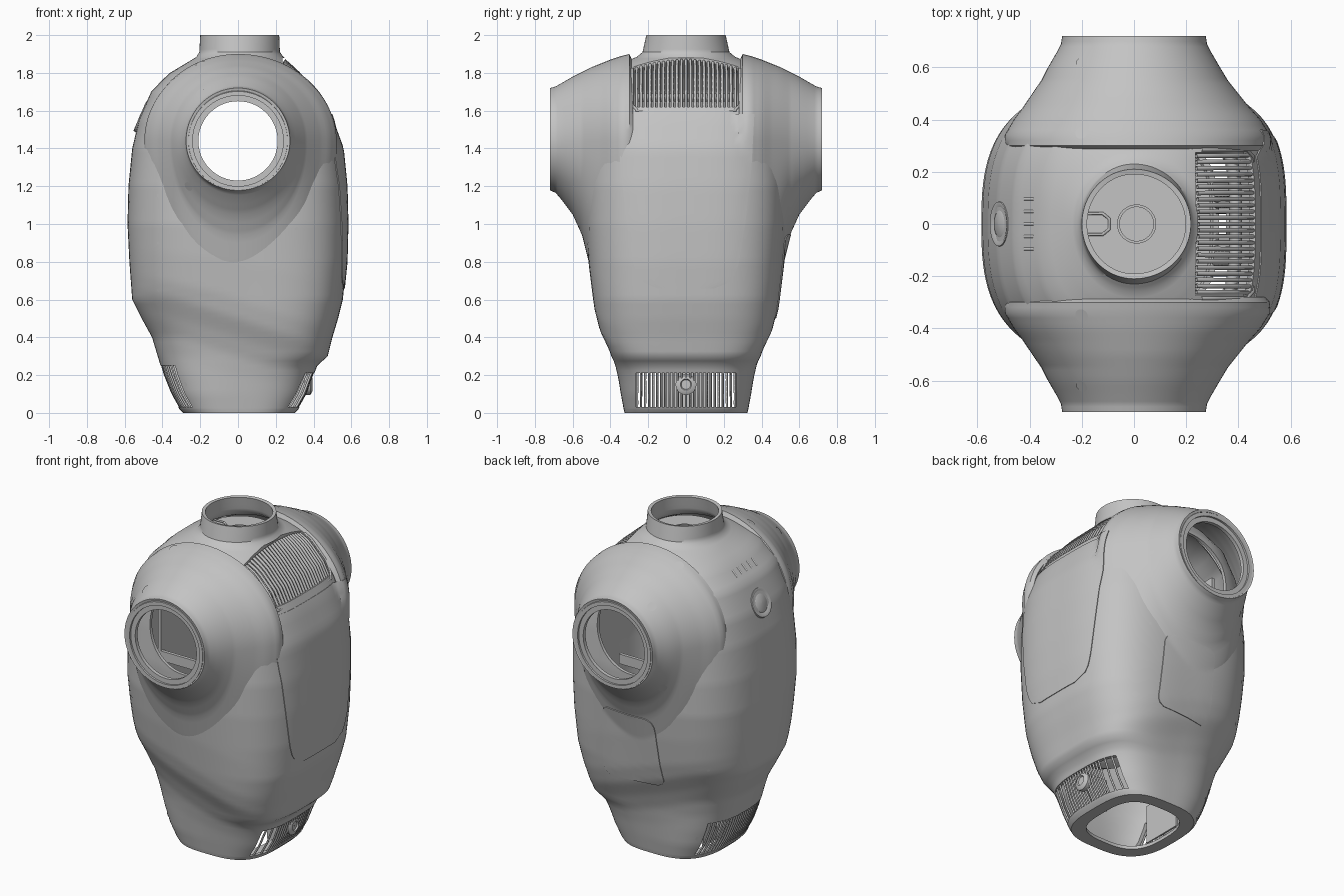
import bpy, bmesh, math
from mathutils import Vector, Matrix
from mathutils.bvhtree import BVHTree

if "Cube" in bpy.data.objects:
    bpy.data.objects.remove(bpy.data.objects["Cube"])

GREY = bpy.data.materials.new("shell grey")
GREY.use_nodes = True
GREY.diffuse_color = (.55, .55, .55, 1)
GREY.node_tree.nodes["Principled BSDF"].inputs["Base Color"].default_value = GREY.diffuse_color


def make(name, verts, faces):
    me = bpy.data.meshes.new(name)
    me.from_pydata(verts, [], faces)
    me.materials.append(GREY)
    ob = bpy.data.objects.new(name, me)
    bpy.context.collection.objects.link(ob)
    return ob


def finish(ob, angle=35):
    bpy.ops.object.select_all(action="DESELECT")
    bpy.context.view_layer.objects.active = ob
    ob.select_set(True)
    for mod in list(ob.modifiers):
        bpy.ops.object.modifier_apply(modifier=mod.name)
    bpy.ops.object.shade_smooth_by_angle(angle=math.radians(angle))


def loft(rings):
    n = len(rings[0])
    verts = [v for r in rings for v in r]
    faces = [(i * n + j, i * n + (j + 1) % n, (i + 1) * n + (j + 1) % n, (i + 1) * n + j)
             for i in range(len(rings) - 1) for j in range(n)]
    return verts, faces


def lookup(table, t, col):
    for a, b in zip(table, table[1:]):
        if t <= b[0]:
            k = max(0, (t - a[0]) / (b[0] - a[0]))
            return a[col] + k * (b[col] - a[col])
    return table[-1][col]


def box(name, lo, hi):
    bm = bmesh.new()
    bmesh.ops.create_cube(bm, size=1)
    for v in bm.verts:
        v.co = [lo[i] + (v.co[i] + 0.5) * (hi[i] - lo[i]) for i in range(3)]
    ob = make(name, [], [])
    bm.to_mesh(ob.data)
    bm.free()
    return ob


def solidify(ob, thickness, offset=-1):
    mod = ob.modifiers.new("thickness", "SOLIDIFY")
    mod.thickness, mod.offset = thickness, offset


def mirror(ob):
    ob.modifiers.new("mirror", "MIRROR").use_axis = (False, True, False)


# Torso outline by height: z, back depth, front depth, half width
TORSO = [(0, .29, .30, .325), (.02, .31, .32, .33), (.1, .355, .365, .345), (.2, .395, .40, .36),
         (.25, .41, .42, .37), (.3, .425, .475, .38), (.4, .455, .50, .415), (.5, .51, .53, .462),
         (.6, .56, .555, .487), (.8, .575, .575, .515), (1, .585, .58, .535), (1.2, .58, .575, .54),
         (1.4, .56, .555, .53), (1.55, .525, .50, .52), (1.7, .46, .425, .48), (1.8, .36, .335, .41),
         (1.86, .26, .27, .32), (1.885, .22, .24, .26), (1.91, .205, .222, .23), (2, .2, .218, .21)]


def torso_ring(z, scale=1, n=112):
    fade = max(0, min(1, (z - .1) / .2, (1 - z) / .4))
    round_off = max(0, min(1, (z - 1.8) / .08))
    ring = []
    for j in range(n):
        a = 2 * math.pi * j / n
        c, s = math.cos(a), math.sin(a)
        e = (3.2 if c > 0 else 2.8) * (1 - round_off) + 2 * round_off
        r = (abs(c) ** e + abs(s) ** e) ** (-1 / e)
        x = r * c * lookup(TORSO, z, 2 if c > 0 else 1)
        y = r * s * lookup(TORSO, z + .33 * x * fade, 3)
        ring.append((x * scale, y * scale, z))
    return ring


heights = sorted({round(i * .025, 3) for i in range(81)} | {row[0] for row in TORSO})
torso_geo = loft([torso_ring(0, .76)] + [torso_ring(z) for z in heights])
torso = make("torso_shell", *torso_geo)

# Shoulder flare by side distance: y, half depth, rise, drop about the arm axis
AXIS = 1.44
SHOULDER = [(.28, .505, .42, .85), (.3, .52, .46, .88), (.34, .522, .45, .9), (.4, .485, .43, .88),
            (.45, .44, .41, .84), (.5, .40, .39, .7), (.55, .36, .365, .5), (.6, .33, .34, .39),
            (.66, .295, .305, .31), (.69, .28, .288, .275), (.72, .275, .28, .262)]


def shoulder_ring(y, n=96):
    dx, up, down = [lookup(SHOULDER, y, k) for k in (1, 2, 3)]
    back = 1 - .05 * max(0, min(1, (.6 - y) / .2))
    return [(dx * math.cos(a) * (back if math.cos(a) < 0 else 1), y,
             AXIS + math.sin(a) * (up if math.sin(a) > 0 else down))
            for a in (2 * math.pi * j / n for j in range(n))]


sides = sorted({round(.28 + i * .02, 3) for i in range(23)} | {row[0] for row in SHOULDER})
shoulder_geo = loft([shoulder_ring(y) for y in reversed(sides)])
shoulders = make("shoulders", *shoulder_geo)
mirror(shoulders)

# Surface lookup used to seat details on the shell
offset = len(torso_geo[0])
surface = BVHTree.FromPolygons(torso_geo[0] + shoulder_geo[0],
                               torso_geo[1] + [[i + offset for i in f] for f in shoulder_geo[1]])
torso_only = BVHTree.FromPolygons(*torso_geo)


def seat(p, d, lift=0, tree=surface):
    d = Vector(d)
    hit, normal, _, _ = tree.ray_cast(Vector(p) - 3 * d, d)
    if normal.dot(d) > 0:
        normal = -normal
    return hit + normal * lift, normal


# Cut openings: arm bore, lower vents and upper grille
solidify(torso, .02)
solidify(shoulders, .015)
bore = make("bore_cutter", *loft([[(.25 * math.cos(a), y, AXIS + .25 * math.sin(a))
            for a in (math.tau * j / 48 for j in range(48))] for y in (1, -1)]))
bm = bmesh.new()
bm.from_mesh(bore.data)
bmesh.ops.holes_fill(bm, edges=bm.edges)
bmesh.ops.recalc_face_normals(bm, faces=bm.faces)
bm.to_mesh(bore.data)
bm.free()
cutters = [bore, box("front_vent_cutter", (.15, -.265, .03), (.7, .265, .21)),
           box("back_vent_cutter", (-.7, -.265, .03), (-.15, .265, .25)),
           box("grille_cutter", (.235, -.275, 1.62), (.7, .275, 1.88))]
for cutter in cutters:
    mod = torso.modifiers.new("cut", "BOOLEAN")
    mod.operation, mod.object, mod.solver = "DIFFERENCE", cutter, "EXACT"
finish(torso)
finish(shoulders)
for cutter in cutters:
    bpy.data.objects.remove(cutter)


def rods(name, paths, radius):
    cu = bpy.data.curves.new(name, "CURVE")
    cu.dimensions, cu.bevel_depth, cu.bevel_resolution = "3D", radius, 1
    for path in paths:
        sp = cu.splines.new("POLY")
        sp.points.add(len(path) - 1)
        for pt, co in zip(sp.points, path):
            pt.co = (*co, 1)
    cu.materials.append(GREY)
    ob = bpy.data.objects.new(name, cu)
    bpy.context.collection.objects.link(ob)


def column(y, z0, z1, side, lift, steps=8):
    return [seat((0, y, z0 + (z1 - z0) * i / steps), (-side, 0, 0), lift, torso_only)[0]
            for i in range(steps + 1)]


# Grille slats, cross bar and rim
slats = []
for i in range(23):
    y = -.264 + .024 * i
    slats.append(column(y, 1.61, 1.875 - .6 * y * y, 1, -.01))
rods("upper_grille", slats, .0085)
rods("grille_bar", [[seat((0, y * .027, 1.69), (-1, 0, 0), -.045, torso_only)[0] for y in range(-10, 11)]], .025)
rods("grille_rim", [column(-.285, 1.82, 1.63, 1, 0) + column(-.26, 1.605, 1.6, 1, 0, 1)
                    + column(.26, 1.6, 1.605, 1, 0, 1) + column(.285, 1.63, 1.82, 1, 0)], .008)

# Lower vents, with inner plates and a round knob at the front
for side, label, top in ((1, "front", .22), (-1, "back", .26)):
    rods(label + "_lower_vent", [column(.022 * i, .02, top, side, -.008) for i in range(-12, 13)
                                 if side < 0 or abs(i) < 7 or i % 2], .006)
    make(label + "_vent_divider", [(side * x, 0, z) for x, z in
         ((.2, .02), (.295, .02), (.345, .1), (.375, top), (.2, top))], [range(5)])
box("vent_backing", (-.21, -.13, .02), (-.2, .13, .26))


def lathe(name, profile, centre, axis, n=48):
    turn = Vector((0, 0, 1)).rotation_difference(Vector(axis)).to_matrix()
    rings = [[Vector(centre) + turn @ Vector((r * math.cos(a), r * math.sin(a), h))
              for a in (math.tau * j / n for j in range(n))] for r, h in profile]
    return make(name, *loft(rings))


finish(lathe("vent_knob", [(.055, -.03), (.055, 0), (.035, .012), (.03, .012), (.025, .004), (.001, .004)],
             seat((0, 0, .15), (-1, 0, 0))[0], (1, 0, 0)))

# Arm collars
collar = lathe("arm_collars", [(.235, -.04), (.21, -.035), (.21, -.012), (.24, -.012), (.24, 0), (.262, 0),
                               (.272, -.03)], (0, .72, AXIS), (0, 1, 0), n=64)
mirror(collar)
finish(collar)

# Neck plate with centre ring and key slot
finish(lathe("neck_plate", [(.208, 0), (.075, 0), (.075, .008), (.065, .008), (.065, 0), (.001, 0)],
             (.01, 0, 1.875), (0, 0, 1)))
rods("neck_slot", [[(-.19, -.04, 1.88), (-.12, -.04, 1.88), (-.095, -.02, 1.88), (-.095, .02, 1.88),
                    (-.12, .04, 1.88), (-.19, .04, 1.88)]], .006)

# Back button, nearly flush, and the slits above it
spot, normal = seat((0, 0, 1.57), (1, 0, 0))
finish(lathe("back_button", [(.09, -.02), (.085, .003), (.078, .004), (.058, -.004), (.045, .003), (.001, .005)],
             spot, normal))
rods("back_slits", [[seat((x, y * .048, 0), (0, 0, -1), -.004)[0] for x in (-.42, -.40, -.385)]
                    for y in range(-2, 3)], .008)


# Thin panels seated on the shell
def panel(name, point, direction, n=28):
    verts = [seat(point(i / n, j / n * 2 - 1), direction, .002)[0]
             for i in range(n + 1) for j in range(n + 1)]
    w = n + 1
    faces = [(i * w + j, i * w + j + 1, (i + 1) * w + j + 1, (i + 1) * w + j)
             for i in range(n) for j in range(n)]
    ob = make(name, verts, faces)
    solidify(ob, .006, 0)
    finish(ob)


CHEST = [(.66, .15), (.67, .2), (.69, .23), (.73, .258), (.8, .28), (1, .312), (1.3, .345), (1.58, .36)]
panel("chest_panel", lambda t, s: (0, s * lookup(CHEST, .66 + .92 * t, 1), .66 + .92 * t), (-1, 0, 0))
HATCH = [(.5, .15), (.515, .18), (.54, .195), (.9, .18), (.93, .165), (.945, .13)]
panel("side_hatch", lambda t, s: (.03 + s * lookup(HATCH, .5 + .445 * t, 1), 0, .5 + .445 * t), (0, -1, 0))

# Fastener caps on the flanks and shoulders
bm = bmesh.new()
spots = [((x, 0, z), (0, -1, 0), .009) for x, z in
         ((-.42, 1.15), (-.42, .9), (-.42, .65), (.33, 1.12), (.31, .975))]
spots += [((-.2, y, 0), (0, 0, -1), .026) for y in (.62, .35)] + [((-.26, 0, 1.2), (0, -1, 0), .026)]
spots += [((-.28, 0, .15), (0, -1, 0), .015)]
for p, d, r in spots:
    co, nor = seat(p, d, .003)
    turn = Vector((0, 0, 1)).rotation_difference(nor).to_matrix().to_4x4()
    bmesh.ops.create_circle(bm, cap_ends=True, segments=16, radius=r, matrix=Matrix.Translation(co) @ turn)
caps = make("fastener_caps", [], [])
bm.to_mesh(caps.data)
bm.free()
mirror(caps)
finish(caps)

# Inner frame kept clear of the arm bore
box("inner_back_plate", (-.34, -.3, .4), (-.32, .3, 1.6))
for y in (-.3, .28):
    box("inner_rib", (-.4, y, 1.1), (.25, y + .02, 1.16))
